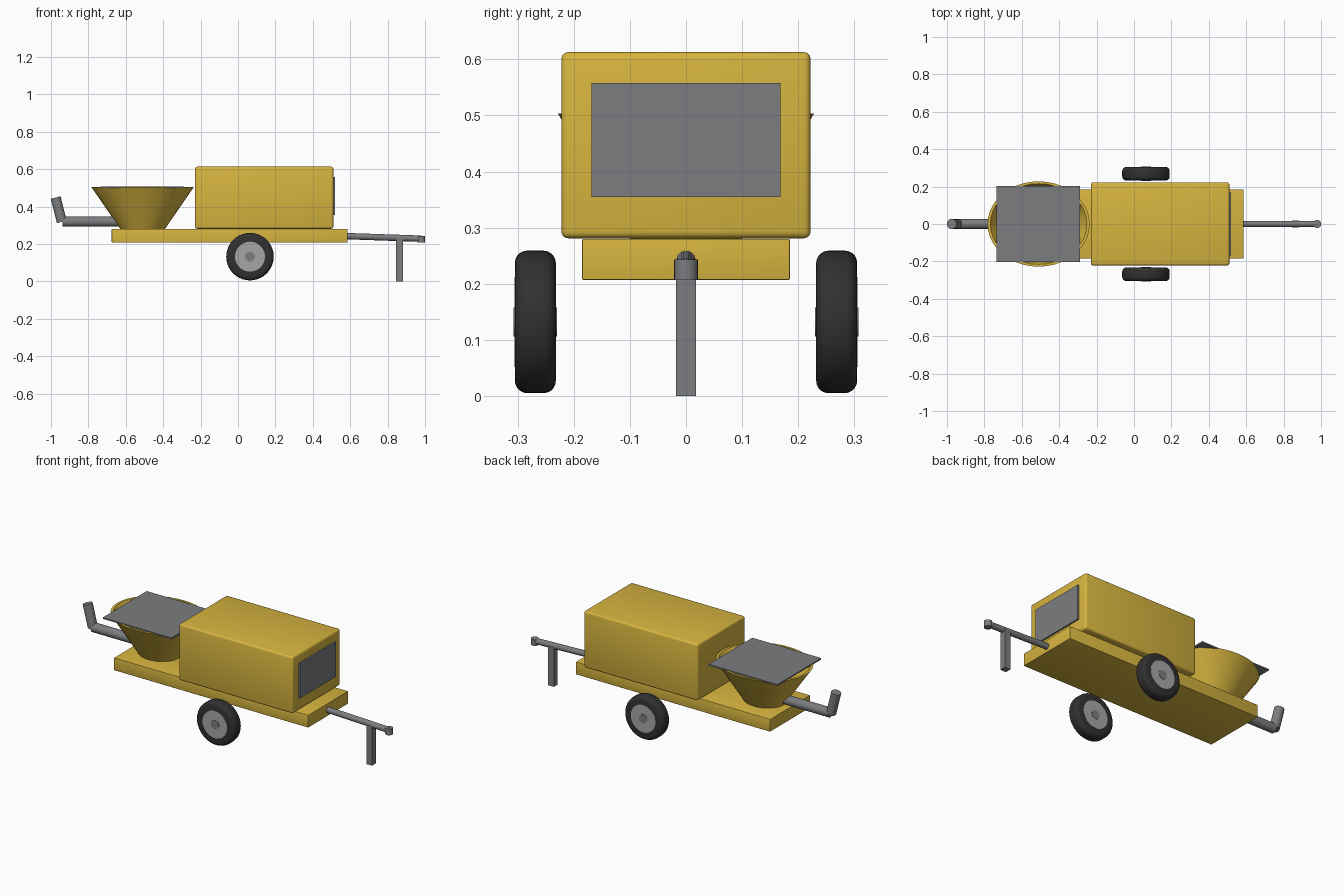
import bpy, bmesh, math
from mathutils import Vector, Matrix

cube = bpy.data.objects.get("Cube")
if cube:
    bpy.data.objects.remove(cube)


def material(name, rgb):
    m = bpy.data.materials.new(name)
    m.use_nodes = True
    m.diffuse_color = (*rgb, 1)
    bsdf = next(n for n in m.node_tree.nodes if n.type == 'BSDF_PRINCIPLED')
    bsdf.inputs["Base Color"].default_value = (*rgb, 1)
    return m


yellow = material("machine yellow", (0.68, 0.46, 0.05))
steel = material("steel grey", (0.2, 0.205, 0.215))
rubber = material("black rubber", (0.03, 0.03, 0.03))
silver = material("rim silver", (0.38, 0.38, 0.38))


def finish(bm, name, mat, smooth=False):
    bmesh.ops.recalc_face_normals(bm, faces=bm.faces)
    mesh = bpy.data.meshes.new(name)
    bm.to_mesh(mesh)
    bm.free()
    mesh.materials.append(mat)
    ob = bpy.data.objects.new(name, mesh)
    bpy.context.collection.objects.link(ob)
    if smooth:
        bpy.ops.object.select_all(action='DESELECT')
        ob.select_set(True)
        bpy.context.view_layer.objects.active = ob
        bpy.ops.object.shade_smooth_by_angle(angle=math.radians(35))
    return ob


def bevel_edges(bm, edges, width, segments):
    bmesh.ops.bevel(bm, geom=edges, offset=width, segments=segments,
                    profile=0.5, affect='EDGES')


def box(name, mat, lo, hi, bevel=0):
    bm = bmesh.new()
    bmesh.ops.create_cube(bm, size=1)
    lo, hi = Vector(lo), Vector(hi)
    bmesh.ops.scale(bm, vec=hi - lo, verts=bm.verts)
    bmesh.ops.translate(bm, vec=(lo + hi) / 2, verts=bm.verts)
    if bevel:
        bevel_edges(bm, bm.edges[:], bevel, 3)
    return finish(bm, name, mat, bool(bevel))


def rod(name, mat, a, b, radius, sides=24, bevel=0):
    a, b = Vector(a), Vector(b)
    turn = (b - a).to_track_quat('Z', 'Y').to_matrix().to_4x4()
    bm = bmesh.new()
    bmesh.ops.create_cone(bm, cap_ends=True, segments=sides, radius1=radius,
                          radius2=radius, depth=(b - a).length,
                          matrix=Matrix.Translation((a + b) / 2) @ turn)
    if bevel:
        rims = [e for e in bm.edges if any(len(f.verts) > 4 for f in e.link_faces)]
        bevel_edges(bm, rims, bevel, 5)
    return finish(bm, name, mat, True)


# Deck and engine housing
box("deck", yellow, (-0.675, -0.185, 0.207), (0.585, 0.185, 0.28), 0.002)
box("housing", yellow, (-0.23, -0.222, 0.281), (0.51, 0.222, 0.613), 0.012)
box("end_panel", steel, (0.505, -0.168, 0.355), (0.519, 0.168, 0.558))

# Open oval hopper: wall profile of radius and height, turned round
profile = [(0, 0.278), (0.118, 0.278), (0.273, 0.503), (0.258, 0.503),
           (0.115, 0.3), (0, 0.3)]
bm = bmesh.new()
pts = [bm.verts.new((r, 0, z)) for r, z in profile]
edges = [bm.edges.new(p) for p in zip(pts, pts[1:])]
bmesh.ops.spin(bm, geom=pts + edges, cent=(0, 0, 0), axis=(0, 0, 1),
               angle=math.tau, steps=40)
bmesh.ops.remove_doubles(bm, verts=bm.verts, dist=0.0005)
bmesh.ops.scale(bm, vec=(1, 0.835, 1), verts=bm.verts)
bmesh.ops.translate(bm, vec=(-0.51, 0, 0), verts=bm.verts)
finish(bm, "hopper", yellow, True)
box("hopper_cover", steel, (-0.735, -0.203, 0.499), (-0.288, 0.203, 0.507))

# Outlet pipe with upturned end
rod("outlet_pipe", steel, (-0.937, 0, 0.319), (-0.56, 0, 0.319), 0.027)
rod("outlet_spout", steel, (-0.942, 0, 0.318), (-0.975, 0, 0.448), 0.027)

# Drawbar, hitch and prop leg
rod("drawbar", steel, (0.57, 0, 0.242), (0.98, 0, 0.228), 0.017)
rod("hitch", steel, (0.98, 0, 0.207), (0.98, 0, 0.243), 0.021)
box("prop_leg", steel, (0.845, -0.018, 0), (0.882, 0.018, 0.23))

# Wheels on both sides
for side, s in (("left", 1), ("right", -1)):
    def disc(part, mat, radius, half, bevel=0):
        y = s * 0.2685
        rod("wheel_" + part + "_" + side, mat, (0.064, y - half, 0.132),
            (0.064, y + half, 0.132), radius, 40, bevel)
    disc("tyre", rubber, 0.127, 0.0365, 0.022)
    disc("rim", silver, 0.08, 0.0372)
    disc("hub", steel, 0.026, 0.039)
